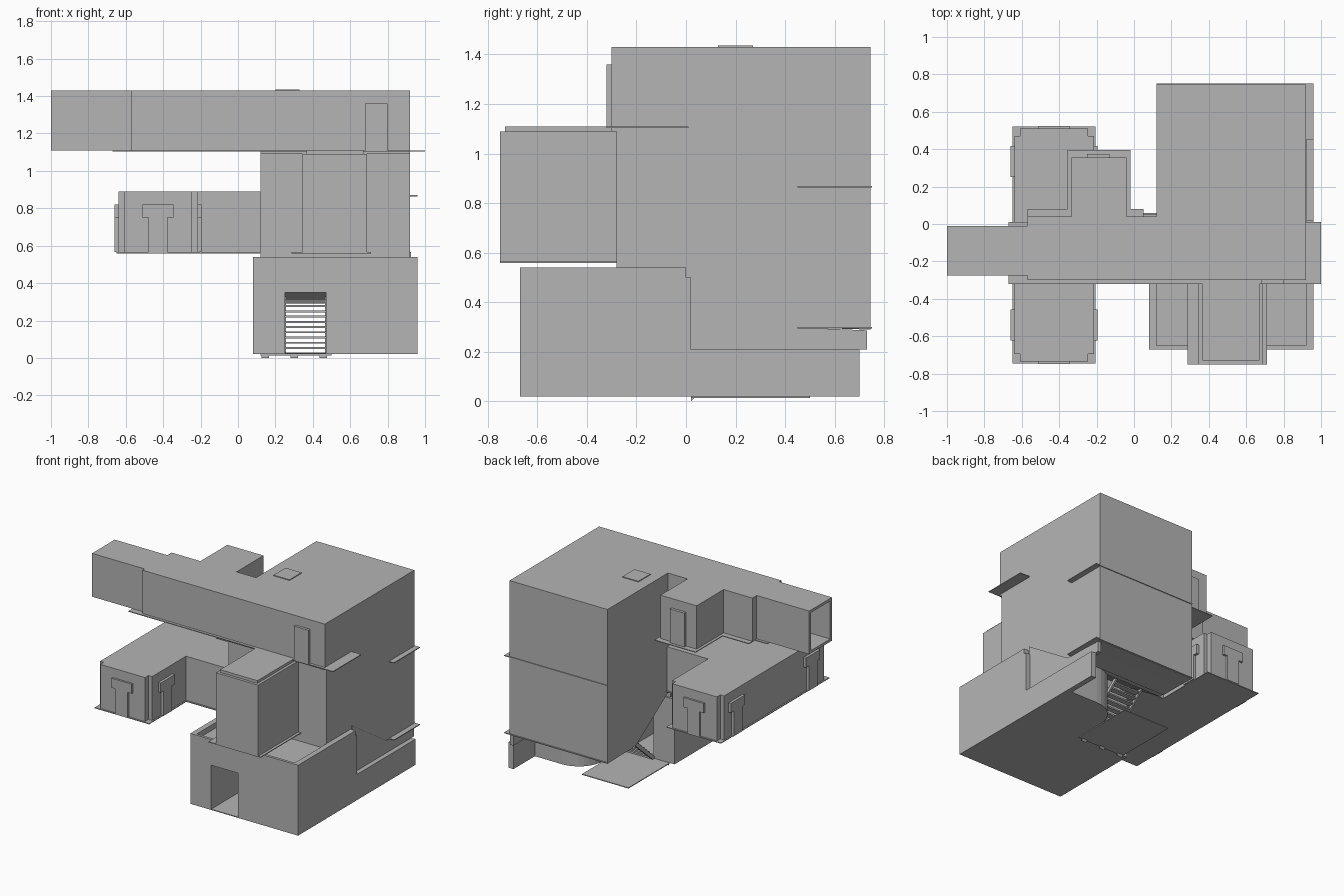
import bpy, bmesh, math

default_cube = bpy.data.objects.get("Cube")
if default_cube:
    bpy.data.objects.remove(default_cube)

# One plain grey for the whole building
GREY = (0.46, 0.46, 0.46, 1)
grey = bpy.data.materials.new("plain_grey")
grey.use_nodes = True
grey.diffuse_color = GREY
grey.node_tree.nodes["Principled BSDF"].inputs["Base Color"].default_value = GREY

# Heights of the storeys
GROUND, TERRACE, DECK, FLOOR = 0.02, 0.5, 0.54, 0.565
WING_ROOF, STOREY, TOP = 0.89, 1.11, 1.43
LOWER, MIDDLE, UPPER = (GROUND, TERRACE), (FLOOR, WING_ROOF), (STOREY, TOP)
PARAPET = (TERRACE, DECK)

# Main building lines
WEST, EAST = 0.12, 0.92
FRONT, BACK, COURT = -0.3, 0.745, 0.04
BASE_WEST, BASE_EAST, BASE_FRONT = 0.08, 0.96, -0.67
THIN, RELIEF = 0.006, 0.02


def prism(name, outline, axis, span):
    """Extrude a 2D outline along the named axis over the given span."""
    def place(point, depth):
        spot = list(point)
        spot.insert("xyz".index(axis), depth)
        return spot
    bm = bmesh.new()
    start, end = [[bm.verts.new(place(point, depth)) for point in outline] for depth in span]
    bm.faces.new(start)
    bm.faces.new(end)
    for i in range(len(outline)):
        bm.faces.new((start[i - 1], start[i], end[i], end[i - 1]))
    bmesh.ops.recalc_face_normals(bm, faces=bm.faces)
    mesh = bpy.data.meshes.new(name)
    bm.to_mesh(mesh)
    bm.free()
    mesh.materials.append(grey)
    bpy.context.collection.objects.link(bpy.data.objects.new(name, mesh))


def box(name, x, y, z):
    """Box from a (low, high) span on each axis."""
    prism(name, [(x[i], y[j]) for i, j in ((0, 0), (1, 0), (1, 1), (0, 1))], "z", z)


def grow(span, margin):
    return (span[0] - margin, span[1] + margin)


def plate(name, x, y, top):
    box(name, x, y, (top - THIN, top))


# Tower with a sloping underside over the stair
tower_x = (WEST, EAST)
tower_front = FRONT + RELIEF
slope = [(COURT / 4, FLOOR), (0.41, 0.3)]
prism("tower", [(tower_front, TERRACE), (tower_front, STOREY), (FLOOR - 0.8, STOREY),
                (FLOOR - 0.8, TOP), (BACK, TOP), (BACK, 0.29), slope[1], slope[0],
                (slope[0][0], TERRACE)], "x", tower_x)
plate("roof_hatch", (0.2, 0.33), (0.13, 0.27), TOP + THIN)
for height in (0.87, 0.3):
    plate("tower_ledge", (WEST, BASE_EAST), (0.45, BACK + THIN), height)

# Upper arm with its door panel
arm_end = -0.57
box("upper_arm", (arm_end, EAST), (FRONT, COURT), UPPER)
box("arm_door", (0.68, 0.8), grow((FRONT, FRONT), RELIEF), (STOREY, 1.36))
plate("arm_floor", (arm_end - 0.1, 1), (FRONT - RELIEF, 0.01), STOREY)
plate("arm_back_floor", (arm_end, 0.05), (0, COURT * 2), STOREY)

# Open tube at the end of the arm
tube_x, tube_y = (-1, arm_end), (-0.275, -0.01)
for low in (STOREY, TOP - RELIEF):
    box("tube_slab", tube_x, tube_y, (low, low + RELIEF))
for low in (tube_y[0], tube_y[1] - RELIEF):
    box("tube_wall", tube_x, (low, low + RELIEF), grow(UPPER, -RELIEF))

# Small rear room on the upper level
room_x, room_y = (-0.335, -COURT), (COURT, 0.355)
box("rear_room", room_x, room_y, UPPER)
box("rear_door", (-0.25, -0.13), (COURT, room_y[1] + RELIEF), (STOREY, 1.36))
plate("rear_floor", grow(room_x, RELIEF), grow(room_y, COURT), STOREY)

# Front bay hanging over the terrace
bay_x, bay_y = (0.345, 0.69), (-0.75, tower_front)
cap_low = STOREY - RELIEF
box("bay", bay_x, bay_y, (FLOOR, cap_low))
box("bay_cap", grow(bay_x, -RELIEF), (bay_y[0] + RELIEF, FRONT), (cap_low, STOREY))
box("tower_band", tower_x, (FRONT, tower_front), (cap_low, STOREY))
plate("bay_floor", (bay_x[0] - 0.06, bay_x[1] + RELIEF), bay_y, FLOOR)

# Side wing with notched corners, and its link to the tower
wing_x, wing_y = (-0.64, -0.215), (-0.735, 0.51)
link_x, link_y = (wing_x[1], WEST), (FRONT, 0.05)
box("wing_long", grow(wing_x, -0.03), wing_y, MIDDLE)
box("wing_wide", wing_x, grow(wing_y, -0.04), MIDDLE)
box("wing_link", link_x, link_y, MIDDLE)
plate("wing_floor", grow(wing_x, 0.01), grow(wing_y, 0.01), FLOOR)
plate("link_floor", link_x, grow(link_y, 0.01), FLOOR)


# T-shaped windows: a stem with a wider head
def t_window(axis, centre, wall):
    stem, head, sill, lintel = 0.05, 0.083, 0.75, 0.82
    half = [(stem, FLOOR), (stem, sill), (head, sill), (head, lintel)]
    outline = [(centre + u, z) for u, z in half]
    outline += [(centre - u, z) for u, z in reversed(half)]
    prism("t_window", outline, axis, grow((wall, wall), RELIEF))


for wall in grow(wing_y, -THIN):
    t_window("y", sum(wing_x) / 2, wall)
for wall in wing_x:
    for centre in (-0.54, 0.335):
        t_window("x", centre, wall)

# Base block with a passage through it and a terrace on top
passage_x, base_y = (0.25, 0.47), (BASE_FRONT, RELIEF)
box("base_left", (BASE_WEST, passage_x[0]), base_y, LOWER)
box("base_right", (passage_x[1], BASE_EAST), base_y, LOWER)
box("base_lintel", passage_x, base_y, (0.35, TERRACE))
plate("passage_floor", passage_x, base_y, GROUND + THIN)
box("parapet_front", (BASE_WEST, BASE_EAST), (BASE_FRONT, BASE_FRONT + RELIEF), PARAPET)
for side_x in ((BASE_WEST, WEST), (EAST, BASE_EAST)):
    box("parapet_side", side_x, (BASE_FRONT + RELIEF, 0), PARAPET)

# Rear retaining walls, one with a rounded corner
wall_top, wall_end = 0.21, 0.73
box("side_wall", (EAST, BASE_EAST), (0, 0.7), (GROUND, wall_top))
prism("side_wall_top", [(slope[0][0], wall_top), (wall_end, wall_top), (wall_end, 0.287)]
      + slope[::-1], "x", (EAST - RELIEF, EAST + THIN))
radius, inner_x, inner_y = 0.2, 0.5, 0.45
corner = []
for step in range(9):
    turn = step / 8 * math.pi / 2
    corner.append((inner_x + radius * (1 - math.sin(turn)),
                   inner_y - radius * (1 - math.cos(turn))))
prism("rounded_wall", [(EAST, 0), (EAST, inner_y)] + corner + [(inner_x, 0)],
      "z", (GROUND, 0.31))

# Stair, its ground slab and feet
plate("ground_slab", (WEST, inner_x), (RELIEF, inner_x), GROUND)
rise, going, steps = 0.028, 0.032, 11
for step in range(steps):
    y, z = going * step, GROUND + rise * step
    box("stair_step", passage_x, (y, y + COURT), (z, z + RELIEF / 2))
run, climb = going * steps, GROUND + rise * steps
for x in passage_x:
    prism("stair_rail", [(0, GROUND), (COURT, GROUND), (run + COURT, climb), (run, climb)],
          "x", grow((x, x), THIN))
for x in (0.145, 0.3, 0.455):
    prism("foot", [(RELIEF, 0), (RELIEF * 2, GROUND), (RELIEF, GROUND)],
          "x", grow((x, x), RELIEF))
